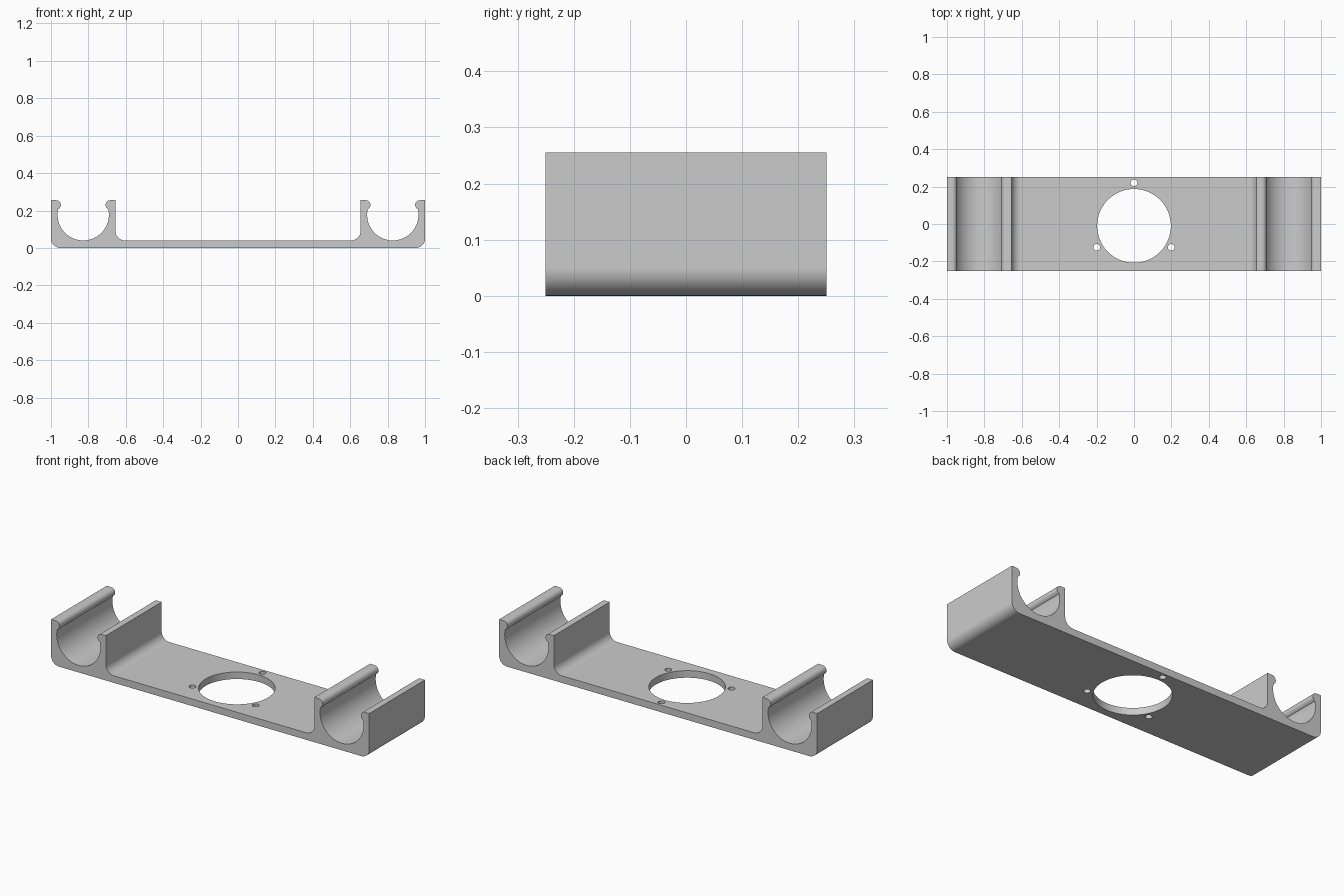
import bpy
import bmesh
from math import sin, cos, atan2, radians, sqrt, pi
from mathutils import Vector

cube = bpy.data.objects.get("Cube")
if cube:
    bpy.data.objects.remove(cube, do_unlink=True)

DEPTH = 0.5          # extrusion length along y
TOP = 0.255          # height of the clip walls
PLATE = 0.04         # base plate thickness
INNER = 0.655        # inside face of each clip
FILLET = 0.05
BORE = 0.137         # radius of the clip bore
LIP = 0.025          # radius of the rounded lips
MID = (1 + INNER) / 2
BORE_Z = PLATE + BORE

grey = bpy.data.materials.new("light_grey")
grey.use_nodes = True
colour = (0.6, 0.6, 0.6, 1)
grey.diffuse_color = colour
grey.node_tree.nodes["Principled BSDF"].inputs["Base Color"].default_value = colour


def arc(cx, cz, r, start, end, steps):
    """Points along an arc, angles in radians."""
    angles = [start + (end - start) * i / steps for i in range(steps + 1)]
    return [(cx + r * cos(a), cz + r * sin(a)) for a in angles]


def lip_angles():
    """Angles where the outer lip circle meets the bore, about each centre."""
    dx, dz = 1 - LIP - 0.003 - MID, TOP - LIP - BORE_Z
    d = sqrt(dx * dx + dz * dz)
    along = (d * d + BORE * BORE - LIP * LIP) / (2 * d)
    side = sqrt(BORE * BORE - along * along)
    px = (along * dx + side * dz) / d
    pz = (along * dz - side * dx) / d
    return atan2(pz, px), atan2(pz - dz, px - dx), MID + dx


def half_profile():
    """Outline of the +x half, from the underside round to the plate top."""
    bore_a, lip_a, lip_x = lip_angles()
    lip_a %= 2 * pi
    lip_z = TOP - LIP
    outer_lip = arc(lip_x, lip_z, LIP, pi / 2, lip_a, 14)
    inner_lip = [(2 * MID - x, z) for x, z in reversed(outer_lip)]
    bore = arc(MID, BORE_Z, BORE, bore_a, -pi - bore_a, 56)[1:-1]
    return (arc(1 - FILLET, FILLET, FILLET, -pi / 2, 0, 12)
            + [(1, TOP)] + outer_lip + bore + inner_lip + [(INNER, TOP)]
            + arc(INNER - FILLET, PLATE + FILLET, FILLET, 0, -pi / 2, 12))


def extruded(name, outline):
    """Extrude an x-z outline along y."""
    bm = bmesh.new()
    face = bm.faces.new([bm.verts.new((x, -DEPTH / 2, z)) for x, z in outline])
    grown = bmesh.ops.extrude_face_region(bm, geom=[face])["geom"]
    verts = [g for g in grown if isinstance(g, bmesh.types.BMVert)]
    bmesh.ops.translate(bm, verts=verts, vec=Vector((0, DEPTH, 0)))
    bmesh.ops.recalc_face_normals(bm, faces=bm.faces)
    mesh = bpy.data.meshes.new(name)
    bm.to_mesh(mesh)
    bm.free()
    obj = bpy.data.objects.new(name, mesh)
    bpy.context.collection.objects.link(obj)
    return obj


def drill(target, x, y, radius, sides):
    """Cut a vertical round hole through the plate."""
    bpy.ops.mesh.primitive_cylinder_add(vertices=sides, radius=radius, depth=0.2,
                                        location=(x, y, PLATE / 2))
    cutter = bpy.context.object
    cutter.name = "hole_cutter"
    cutter.hide_render = True
    mod = target.modifiers.new("hole", 'BOOLEAN')
    mod.operation = 'DIFFERENCE'
    mod.solver = 'EXACT'
    mod.object = cutter
    bpy.ops.object.select_all(action='DESELECT')
    target.select_set(True)
    bpy.context.view_layer.objects.active = target
    bpy.ops.object.modifier_apply(modifier=mod.name)
    bpy.data.objects.remove(cutter, do_unlink=True)


# Plate with a clip at each end, as one mirrored outline
half = half_profile()
bracket = extruded("clip_bracket", half + [(-x, z) for x, z in reversed(half)])

# Large centre opening and three screw holes around it
CENTRE_Y = -0.01
drill(bracket, 0, CENTRE_Y, 0.197, 96)
for angle in (90, 210, 330):
    a = radians(angle)
    drill(bracket, 0.23 * cos(a), CENTRE_Y + 0.23 * sin(a), 0.018, 24)

# Smooth curved walls, crisp edges
bracket.data.materials.clear()
bracket.data.materials.append(grey)
for poly in bracket.data.polygons:
    poly.material_index = 0
bpy.ops.object.shade_smooth_by_angle(angle=radians(30))
weighted = bracket.modifiers.new("even_normals", 'WEIGHTED_NORMAL')
weighted.keep_sharp = True
